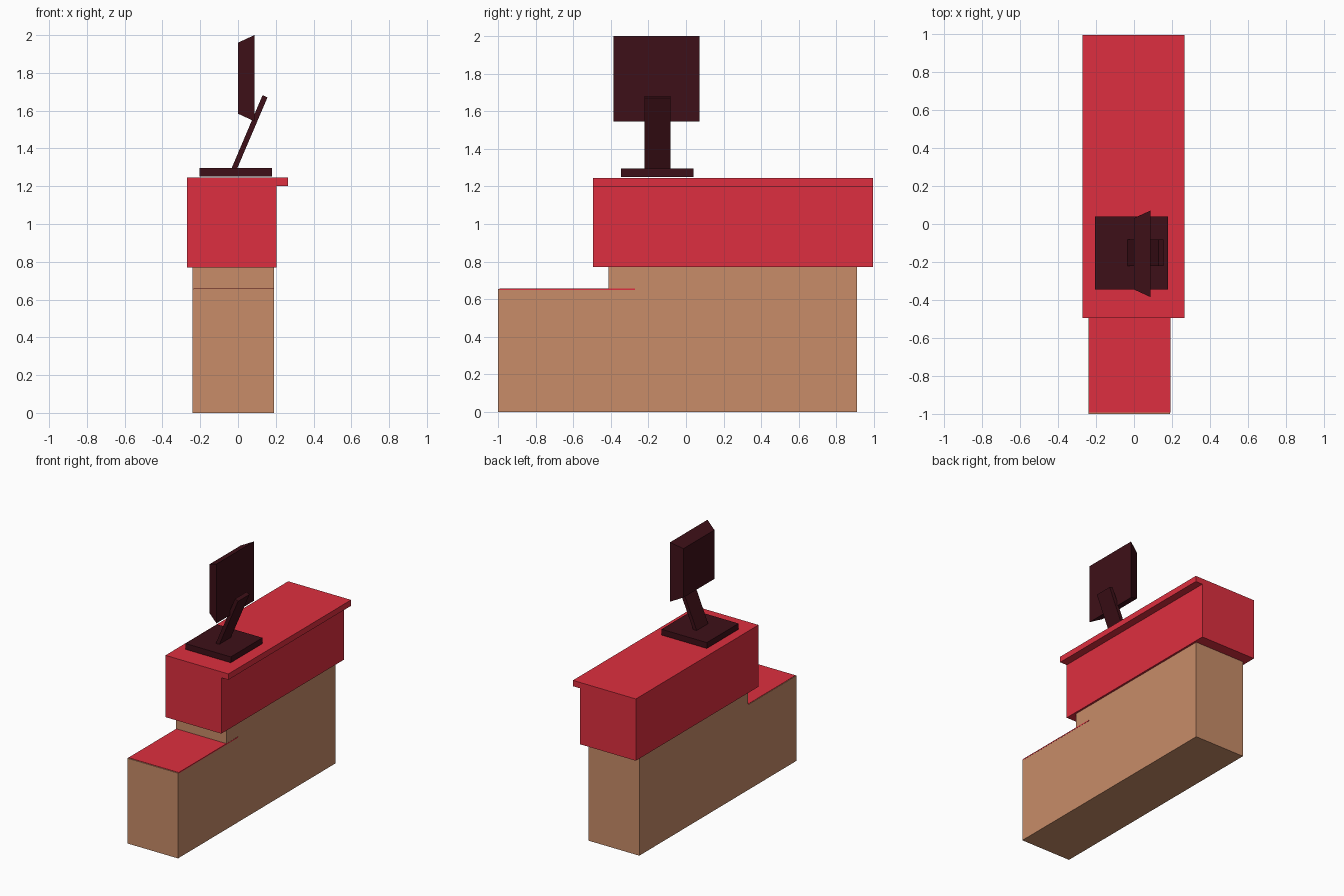
import bpy, bmesh
from mathutils import Vector

if "Cube" in bpy.data.objects:
    bpy.data.objects.remove(bpy.data.objects["Cube"])


def material(name, rgb):
    m = bpy.data.materials.new(name)
    m.diffuse_color = (*rgb, 1)
    m.use_nodes = True
    m.node_tree.nodes["Principled BSDF"].inputs["Base Color"].default_value = m.diffuse_color
    return m


RED = material("red", (0.73, 0.028, 0.05))
TAN = material("tan", (0.58, 0.265, 0.14))
DARK = material("dark", (0.048, 0.005, 0.009))


def finish(name, bm, mat):
    bmesh.ops.recalc_face_normals(bm, faces=bm.faces)
    mesh = bpy.data.meshes.new(name)
    bm.to_mesh(mesh)
    bm.free()
    mesh.materials.append(mat)
    ob = bpy.data.objects.new(name, mesh)
    bpy.context.collection.objects.link(ob)
    return ob


def extrude(name, profile, axis, lo, hi, mat):
    """Extrude a (horizontal, z) profile along 'x' or 'y' from lo to hi."""
    bm = bmesh.new()
    place = (lambda h, z: (lo, h, z)) if axis == 'x' else (lambda h, z: (h, lo, z))
    face = bm.faces.new([bm.verts.new(place(h, z)) for h, z in profile])
    out = bmesh.ops.extrude_face_region(bm, geom=[face])
    move = Vector((hi - lo, 0, 0) if axis == 'x' else (0, hi - lo, 0))
    bmesh.ops.translate(bm, vec=move,
                        verts=[v for v in out["geom"] if isinstance(v, bmesh.types.BMVert)])
    return finish(name, bm, mat)


def box(name, x, y, z, mat):
    rect = [(x[0], z[0]), (x[1], z[0]), (x[1], z[1]), (x[0], z[1])]
    return extrude(name, rect, 'y', y[0], y[1], mat)


# stepped wooden cabinet
extrude("counter_base",
        [(-1, 0), (0.91, 0), (0.91, 0.77), (-0.412, 0.77), (-0.412, 0.655), (-1, 0.655)],
        'x', -0.24, 0.19, TAN)

# thin red top on the low step
box("step_top", (-0.236, 0.191), (-0.993, -0.27), (0.65, 0.658), RED)

# red upper counter with overhanging lip
extrude("counter_top",
        [(-0.27, 0.77), (0.205, 0.77), (0.205, 1.2), (0.265, 1.2), (0.265, 1.245), (-0.27, 1.245)],
        'y', -0.495, 0.995, RED)

# monitor foot and leaning stem
box("monitor_foot", (-0.205, 0.18), (-0.345, 0.04), (1.251, 1.296), DARK)
extrude("monitor_stem",
        [(-0.036, 1.29), (-0.006, 1.29), (0.156, 1.67), (0.13, 1.682)],
        'y', -0.222, -0.082, DARK)

# monitor screen: tapered slab, wide face towards +x
bm = bmesh.new()
rings = []
for x, r in ((0.0, 0.188), (0.087, 0.228)):
    rings.append([bm.verts.new((x, -0.157 + a * r, 1.772 + b * r))
                  for a, b in ((-1, -1), (1, -1), (1, 1), (-1, 1))])
    bm.faces.new(rings[-1])
for i in range(4):
    j = (i + 1) % 4
    bm.faces.new((rings[0][i], rings[0][j], rings[1][j], rings[1][i]))
finish("monitor_screen", bm, DARK)
